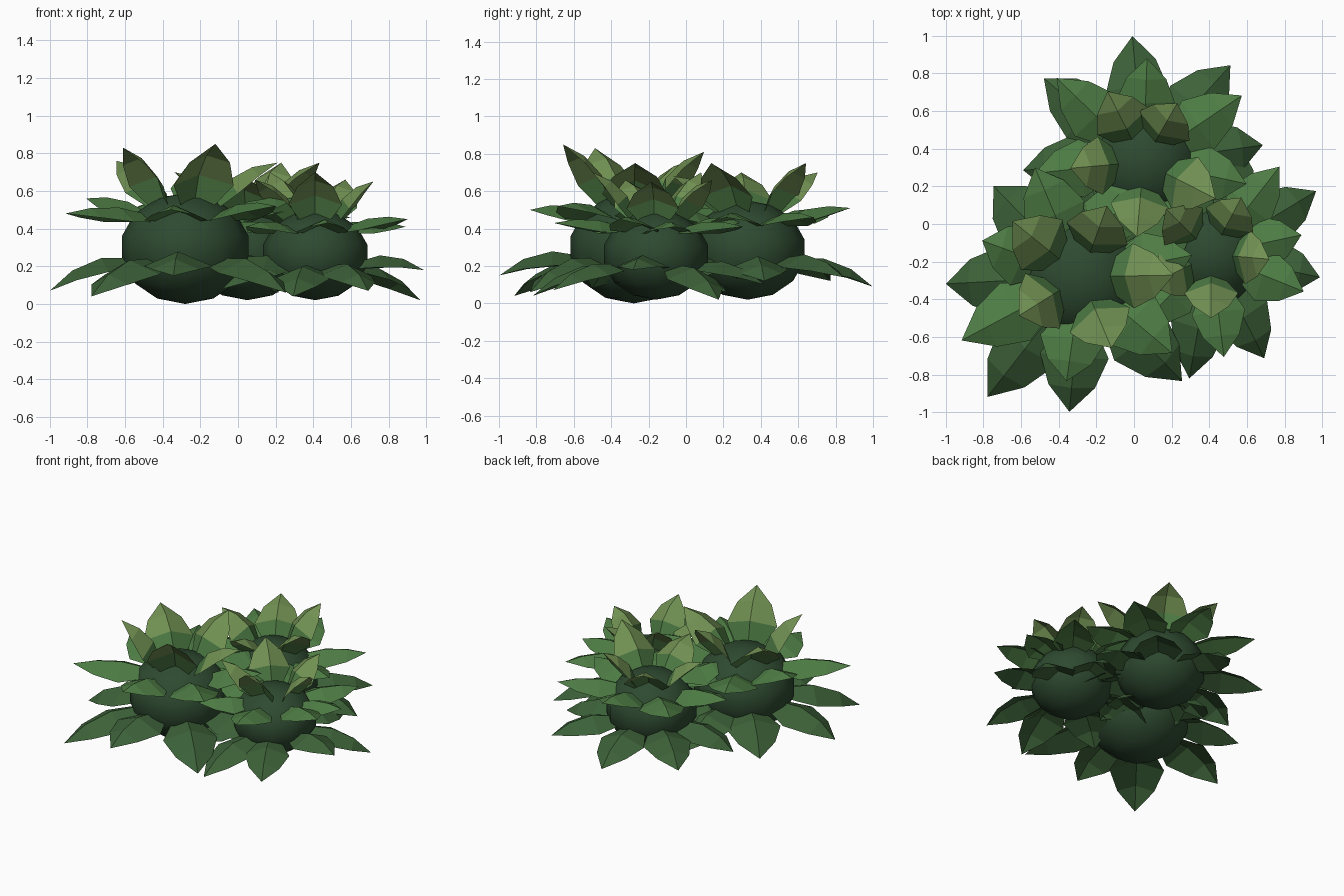
import bpy, bmesh, math
from mathutils import Vector, Matrix

if "Cube" in bpy.data.objects:
    bpy.data.objects.remove(bpy.data.objects["Cube"])


def material(name, rgb):
    m = bpy.data.materials.new(name)
    m.diffuse_color = (*rgb, 1)
    m.use_nodes = True
    m.node_tree.nodes["Principled BSDF"].inputs["Base Color"].default_value = m.diffuse_color
    return m


CORE = material("core_green", (0.027, 0.068, 0.03))
LOW = material("low_leaf_green", (0.046, 0.12, 0.04))
MID = material("middle_leaf_green", (0.075, 0.2, 0.058))
TOP = material("top_leaf_green", (0.165, 0.28, 0.085))

# fraction along the leaf, fraction of half width
OUTLINE = [(0.0, 0.4), (0.4, 1.0), (0.72, 0.68)]


def add_leaf(bm, centre, angle, root, tip, half, bow, fold):
    """Creased, pointed leaf from root to tip, both given as (radius, height)."""
    rot = Matrix.Rotation(math.radians(angle), 3, 'Z')
    a, b = Vector((root[0], 0, root[1])), Vector((tip[0], 0, tip[1]))
    along = (b - a).normalized()
    up = Vector((-along.z, 0, along.x))
    rows = []
    for t, w in OUTLINE:
        rib = a.lerp(b, t) + up * bow * 4 * t * (1 - t)
        drop = up * fold * w
        side = Vector((0, half * w, 0))
        rows.append([bm.verts.new(centre + rot @ p)
                     for p in (rib - drop - side, rib, rib - drop + side)])
    end = bm.verts.new(centre + rot @ b)
    for n, (r, s) in enumerate(zip(rows, rows[1:])):
        for i in (0, 1):
            f = bm.faces.new((r[i], s[i], s[i + 1], r[i + 1]))
            f.material_index = 1 if n == 0 else 0
    for i in (0, 1):
        bm.faces.new((rows[-1][i], end, rows[-1][i + 1]))


def leaf_ring(name, mats, centre, leaves, root, heights, half, bow, fold):
    bm = bmesh.new()
    for i, (angle, reach) in enumerate(leaves):
        add_leaf(bm, centre, angle, root, (reach, heights[i % len(heights)]), half, bow, fold)
    bm.normal_update()
    for f in bm.faces:
        if f.normal.z < 0:
            f.normal_flip()
    me = bpy.data.meshes.new(name)
    bm.to_mesh(me)
    bm.free()
    for m in mats:
        me.materials.append(m)
    bpy.context.collection.objects.link(bpy.data.objects.new(name, me))


def clump(name, x, y, r, rz, cz, low, mid, top, low_z, mid_z, top_z):
    # rounded core
    bpy.ops.mesh.primitive_uv_sphere_add(segments=12, ring_count=7, radius=1, location=(x, y, cz))
    core = bpy.context.object
    core.name = name + "_core"
    core.scale = (r, r, rz)
    core.data.materials.append(CORE)
    bpy.ops.object.shade_smooth()
    c = Vector((x, y, 0))
    # drooping, level and upright leaf rings
    leaf_ring(name + "_low_leaves", (LOW, LOW), c, low, (0.65 * r, cz - 0.05), low_z,
              0.53 * r, 0.22 * r, 0.23 * r)
    leaf_ring(name + "_middle_leaves", (MID, MID), c, mid, (0.52 * r, cz + 0.58 * rz), mid_z,
              0.5 * r, 0.12 * r, 0.22 * r)
    leaf_ring(name + "_top_leaves", (TOP, MID), c, top, (0.33 * r, cz + 0.72 * rz), top_z,
              0.5 * r, 0.19 * r, 0.25 * r)


clump("left_clump", -0.28, -0.28, 0.345, 0.295, 0.295,
      [(134, .67), (183, .72), (232, .81), (265, .72), (314, .77), (0, .7), (45, .7), (90, .7)],
      [(113, .63), (160, .56), (208, .72), (262, .56), (320, .63), (11, .6), (62, .6)],
      [(141, .47), (212, .39), (293, .41), (1, .49), (70, .4)],
      (.06, .07, .04, .15, .06, .1), (.52, .56, .48, .5), (.76, .83, .85, .75, .81))

clump("right_clump", 0.41, -0.16, 0.285, 0.24, 0.26,
      [(-12, .59), (31, .65), (75, .6), (120, .6), (170, .58), (215, .6), (260, .67), (297, .62)],
      [(52, .59), (12, .49), (-22, .53), (-83, .55), (-135, .52), (175, .52), (112, .52)],
      [(135, .34), (62, .34), (-5, .31), (270, .34), (207, .36)],
      (.18, .02, .1, .08, .1, .08, .04, .07), (.41, .41, .45, .43), (.70, .66, .65, .7, .66))

clump("back_clump", 0.05, 0.33, 0.31, 0.265, 0.285,
      [(8, .64), (48, .69), (95, .67), (140, .69), (184, .64), (228, .62), (272, .6), (316, .62)],
      [(34, .63), (88, .55), (136, .64), (186, .58), (240, .55), (291, .55), (-12, .56)],
      [(117, .42), (60, .36), (-27, .43), (265, .4), (185, .39)],
      (.12, .14, .09, .12, .1), (.46, .51, .49), (.70, .75, .75, .68, .7))
